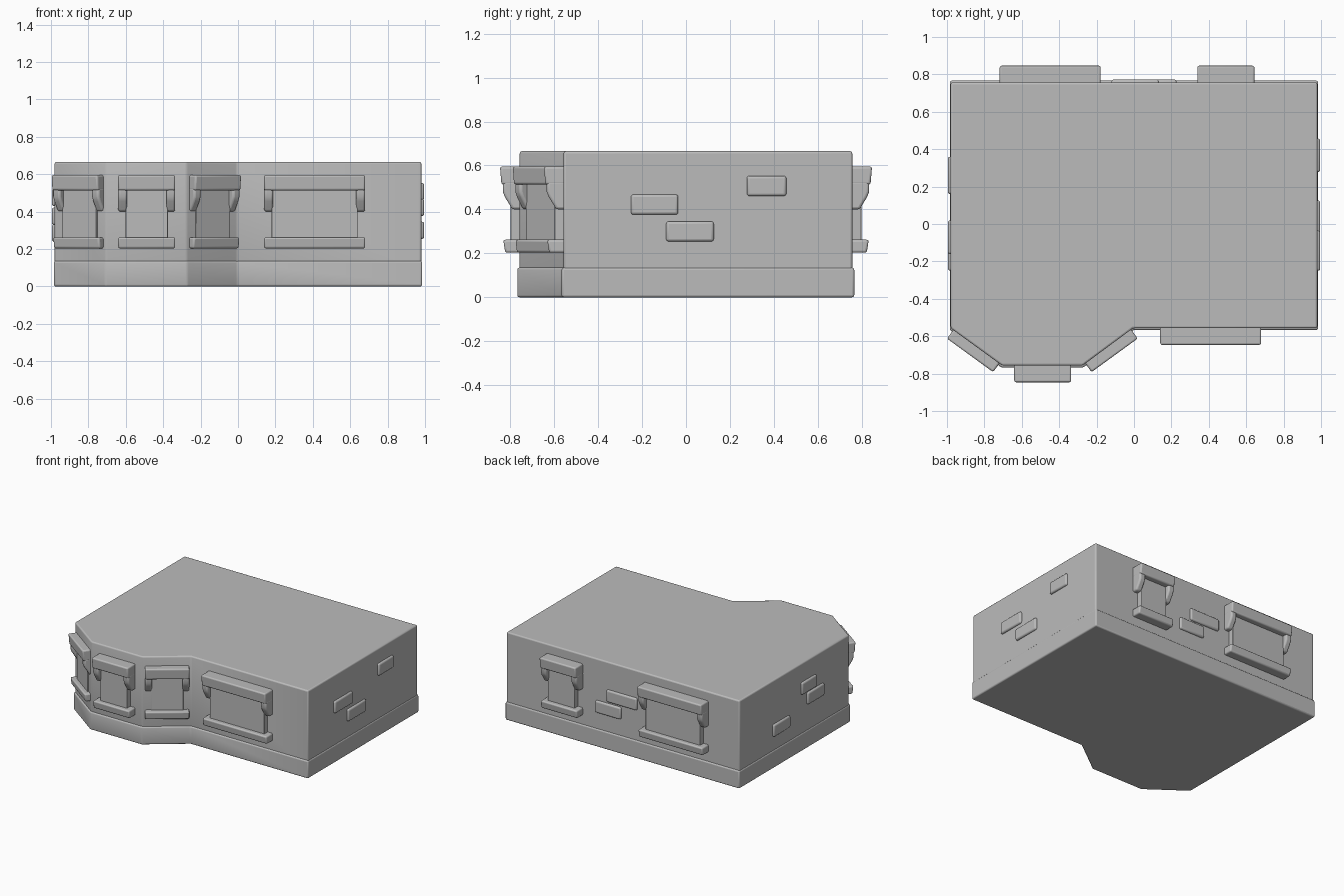
import bpy, bmesh
from math import radians
from mathutils import Matrix, Vector

cube = bpy.data.objects.get("Cube")
if cube:
    bpy.data.objects.remove(cube, do_unlink=True)

# Single stone colour
stone = bpy.data.materials.new("grey stone")
stone.use_nodes = True
grey = (0.5, 0.5, 0.5, 1)
stone.diffuse_color = grey
stone.node_tree.nodes["Principled BSDF"].inputs["Base Color"].default_value = grey


def solid(name, outline, sweep, place=Matrix(), bevel=0.01):
    """Sweep a flat outline into a solid with softened edges."""
    bm = bmesh.new()
    face = bm.faces.new([bm.verts.new(p) for p in outline])
    moved = bmesh.ops.extrude_face_region(bm, geom=[face])["geom"]
    bmesh.ops.translate(bm, vec=Vector(sweep),
                        verts=[v for v in moved if isinstance(v, bmesh.types.BMVert)])
    bmesh.ops.recalc_face_normals(bm, faces=bm.faces)
    mesh = bpy.data.meshes.new(name)
    bm.to_mesh(mesh)
    bm.free()
    mesh.materials.append(stone)
    obj = bpy.data.objects.new(name, mesh)
    bpy.context.collection.objects.link(obj)
    obj.matrix_world = place
    mod = obj.modifiers.new("soft edges", "BEVEL")
    mod.width, mod.segments, mod.limit_method = bevel, 3, "ANGLE"
    bpy.ops.object.select_all(action="DESELECT")
    obj.select_set(True)
    bpy.context.view_layer.objects.active = obj
    bpy.ops.object.shade_smooth_by_angle(angle=radians(40))
    return obj


def across(name, profile, x0, x1, place, bevel=0.01):
    """Sweep a (depth, height) profile sideways along a wall."""
    return solid(name, [(x0, d, z) for d, z in profile], (x1 - x0, 0, 0), place, bevel)


def wall_frame(x, y, degrees):
    """Local +y points out of the wall."""
    return Matrix.Translation((x, y, 0)) @ Matrix.Rotation(radians(degrees), 4, "Z")


# Storey walls with the angled bay, and the plinth around their foot
walls = [(-0.98, 0.757), (0.98, 0.757), (0.98, -0.557), (-0.005, -0.557),
         (-0.275, -0.757), (-0.705, -0.757), (-0.98, -0.557)]
plinth = [(-0.985, 0.766), (0.985, 0.766), (0.985, -0.566), (-0.003, -0.566),
          (-0.272, -0.768), (-0.708, -0.768), (-0.985, -0.566)]
solid("walls", [(x, y, 0.05) for x, y in walls], (0, 0, 0.615))
solid("plinth", [(x, y, 0) for x, y in plinth], (0, 0, 0.135))

# Windows: hood, sill, pane and a pair of brackets
HOOD = [(-0.03, 0.513), (0.083, 0.513), (0.09, 0.595), (-0.03, 0.595)]
SILL = [(-0.03, 0.203), (0.066, 0.203), (0.075, 0.262), (-0.03, 0.262)]
PANE = [(-0.03, 0.23), (0.041, 0.23), (0.041, 0.54), (-0.03, 0.54)]
BRACKET = [(-0.03, 0.53), (0.077, 0.53), (0.077, 0.48), (0.067, 0.455),
           (0.045, 0.42), (0.035, 0.4), (-0.03, 0.4)]


def window(name, width, place):
    half = width / 2
    across(name + "_hood", HOOD, -half, half, place)
    across(name + "_sill", SILL, -half, half, place)
    across(name + "_pane", PANE, 0.04 - half, half - 0.04, place, 0.004)
    for side, x in (("a", -half), ("b", half - 0.048)):
        across(name + "_bracket_" + side, BRACKET, x, x + 0.048, place, 0.012)


NARROW, WIDE = 0.305, 0.54
window("bay_front_window", NARROW, wall_frame(-0.488, -0.757, 180))
window("bay_outer_window", NARROW, wall_frame(-0.824, -0.63, 144))
window("bay_inner_window", NARROW, wall_frame(-0.156, -0.63, -144))
window("front_wide_window", WIDE, wall_frame(0.41, -0.557, 180))
window("back_wide_window", WIDE, wall_frame(-0.448, 0.757, 0))
window("back_narrow_window", NARROW, wall_frame(0.491, 0.757, 0))


# Raised bricks scattered over the plain walls
def brick(name, width, z, place):
    profile = [(-0.03, z - 0.046), (0.015, z - 0.046), (0.015, z + 0.046), (-0.03, z + 0.046)]
    across(name, profile, -width / 2, width / 2, place, 0.012)


for i, (y, z, w) in enumerate([(-0.143, 0.422, 0.215), (0.018, 0.3, 0.217), (0.367, 0.507, 0.18)]):
    brick(f"side_brick_{i}", w, z, wall_frame(0.98, y, -90))
for i, (y, z, w) in enumerate([(-0.07, 0.475, 0.18), (-0.15, 0.375, 0.2), (0.26, 0.285, 0.2)]):
    brick(f"bay_side_brick_{i}", w, z, wall_frame(-0.98, y, 90))
for i, (x, z, w) in enumerate([(0.006, 0.41, 0.255), (0.12, 0.305, 0.215)]):
    brick(f"back_brick_{i}", w, z, wall_frame(x, 0.757, 0))
